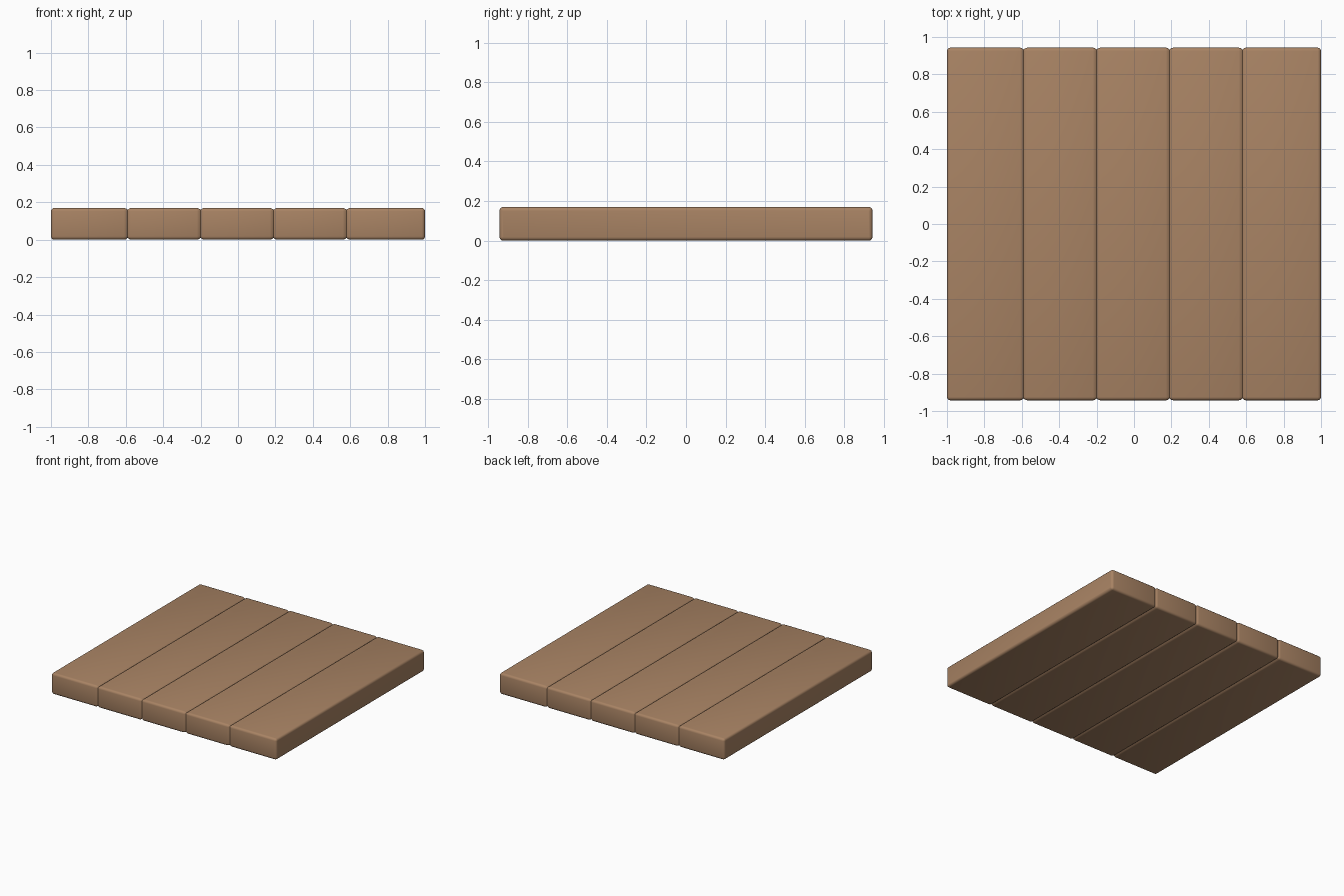
import bpy, bmesh, math

if "Cube" in bpy.data.objects:
    bpy.data.objects.remove(bpy.data.objects["Cube"])

HALF_X, HALF_Y, HEIGHT = 1.0, 0.943, 0.17
R = 0.018                                # rounded edge radius
SEAMS = [-0.59, -0.2, 0.19, 0.58]        # joints between the five planks
GROOVE_W, GROOVE_D = 0.02, 0.01

wood = bpy.data.materials.new("warm brown wood")
wood.diffuse_color = (0.395, 0.228, 0.127, 1)
wood.use_nodes = True
wood.node_tree.nodes["Principled BSDF"].inputs["Base Color"].default_value = wood.diffuse_color


def section(bm, x, inset):
    """Rounded rectangle across the planks at x, shrunk by inset."""
    r = max(R - inset, 0.002)
    hy, hz = HALF_Y - inset - r, HEIGHT / 2 - inset - r
    ring = []
    for k, (sy, sz) in enumerate([(1, 1), (-1, 1), (-1, -1), (1, -1)]):
        for i in range(4):
            a = math.pi / 2 * (k + i / 3)
            ring.append(bm.verts.new((x, sy * hy + r * math.cos(a),
                                      HEIGHT / 2 + sz * hz + r * math.sin(a))))
    return ring


# Stations along x: rounded ends and a shallow V groove at every joint
stations = []
for i in range(4):
    a = math.pi / 2 * (1 - i / 3)
    stations.append((-HALF_X + R * (1 - math.sin(a)), R * (1 - math.cos(a))))
stations = [(-HALF_X + R * (1 - math.cos(math.pi / 6 * i)),
             R * (1 - math.sin(math.pi / 6 * i))) for i in range(4)]
ends = [(-x, d) for x, d in reversed(stations)]
for s in SEAMS:
    stations += [(s - GROOVE_W, 0), (s - GROOVE_W / 2, GROOVE_D * 0.25), (s, GROOVE_D),
                 (s + GROOVE_W / 2, GROOVE_D * 0.25), (s + GROOVE_W, 0)]
stations += ends

# Plank platform skinned through the stations
bm = bmesh.new()
rings = [section(bm, x, d) for x, d in stations]
for a, b in zip(rings, rings[1:]):
    for i in range(len(a)):
        j = (i + 1) % len(a)
        bm.faces.new((a[i], a[j], b[j], b[i]))
bm.faces.new(rings[0])
bm.faces.new(rings[-1])
bmesh.ops.recalc_face_normals(bm, faces=bm.faces)
mesh = bpy.data.meshes.new("plank_platform")
bm.to_mesh(mesh)
bm.free()
mesh.materials.append(wood)
platform = bpy.data.objects.new("plank_platform", mesh)
bpy.context.collection.objects.link(platform)
bpy.context.view_layer.objects.active = platform
platform.select_set(True)
bpy.ops.object.shade_smooth_by_angle(angle=math.radians(60))
